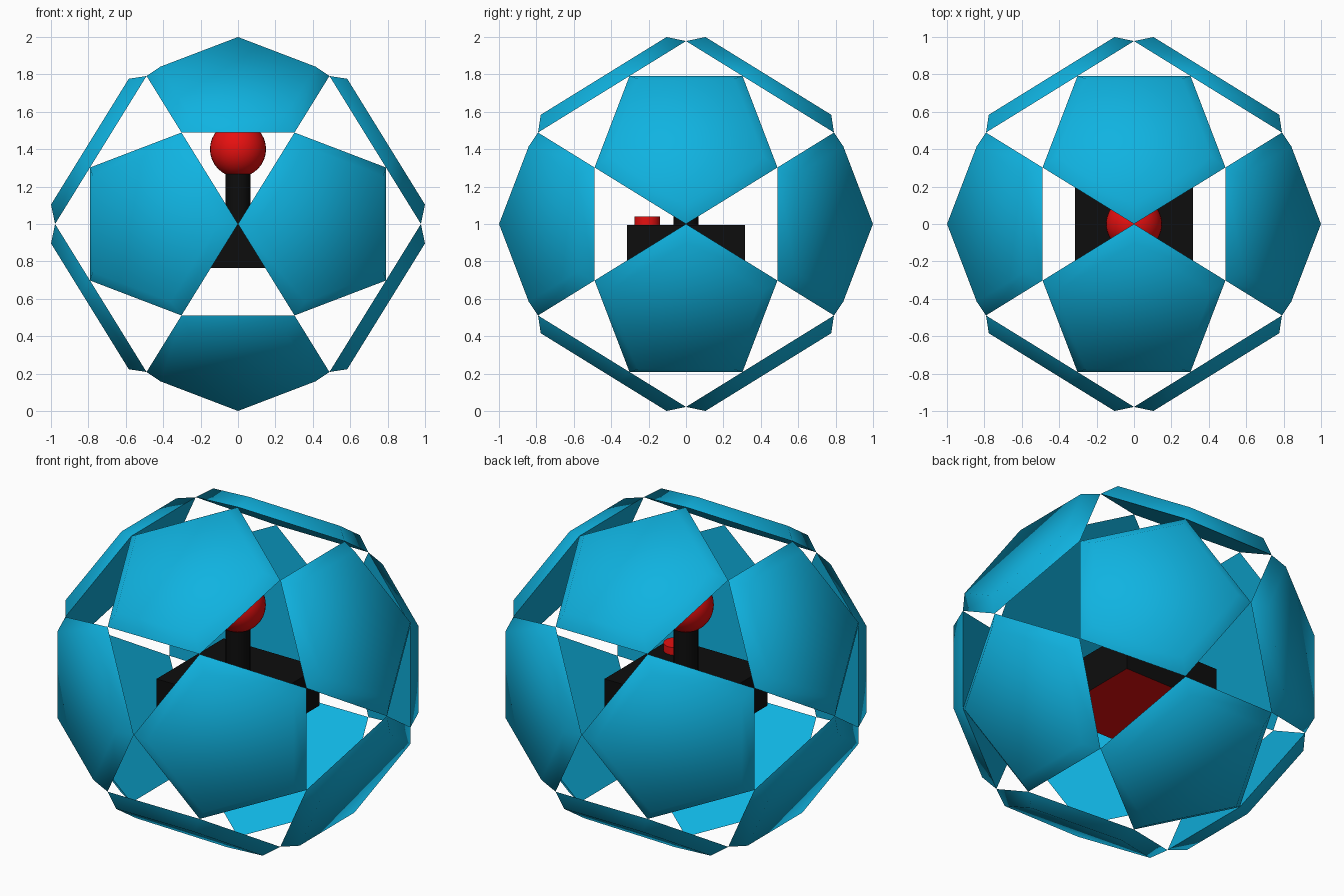
import bpy, bmesh, math
from mathutils import Vector, Matrix

if "Cube" in bpy.data.objects:
    bpy.data.objects.remove(bpy.data.objects["Cube"])


def material(name, rgb):
    m = bpy.data.materials.new(name)
    m.diffuse_color = (*rgb, 1)
    m.use_nodes = True
    m.node_tree.nodes["Principled BSDF"].inputs["Base Color"].default_value = m.diffuse_color
    return m


BLUE = material("sky blue", (0.005, 0.45, 0.75))
RED = material("red", (0.8, 0.005, 0.005))
BLACK = material("black", (0.004, 0.004, 0.004))
CENTRE = Vector((0, 0, 1))
PHI = (1 + math.sqrt(5)) / 2


def finish(bm, name, mats, angle=None):
    bmesh.ops.recalc_face_normals(bm, faces=bm.faces[:])
    mesh = bpy.data.meshes.new(name)
    bm.to_mesh(mesh)
    bm.free()
    for m in mats:
        mesh.materials.append(m)
    ob = bpy.data.objects.new(name, mesh)
    bpy.context.collection.objects.link(ob)
    if angle:
        bpy.ops.object.select_all(action='DESELECT')
        ob.select_set(True)
        bpy.context.view_layer.objects.active = ob
        bpy.ops.object.shade_smooth_by_angle(angle=math.radians(angle))
    return ob


def shell_panel(name, normal, apex_axis):
    """Pentagonal plate, smaller outside than inside, one corner toward apex_axis."""
    n = normal.normalized()
    u = (apex_axis - n * apex_axis.dot(n)).normalized()
    v = n.cross(u)
    bm = bmesh.new()
    rings = []
    for radius, height in ((0.514, 0.832), (0.437, 0.905)):
        ring = []
        for i in range(5):
            a = i * math.tau / 5
            ring.append(bm.verts.new(
                CENTRE + n * height + (u * math.cos(a) + v * math.sin(a)) * radius))
        rings.append(ring)
        bm.faces.new(ring)
    inner, outer = rings
    for i in range(5):
        j = (i + 1) % 5
        bm.faces.new((inner[i], inner[j], outer[j], outer[i]))
    finish(bm, name, [BLUE], 60)


def cylinder(name, radius, x, y, z0, z1, mat):
    bm = bmesh.new()
    bmesh.ops.create_cone(bm, cap_ends=True, segments=32, radius1=radius, radius2=radius,
                          depth=z1 - z0,
                          matrix=Matrix.Translation((x, y, (z0 + z1) / 2)))
    finish(bm, name, [mat], 30)


# Twelve shell panels around the centre
count = 0
for axis in range(3):
    for s1 in (1, -1):
        for s2 in (1, -1):
            normal, apex = Vector(), Vector()
            normal[axis] = apex[axis] = s1
            normal[axis] *= PHI
            normal[(axis + 2) % 3] = s2
            count += 1
            shell_panel(f"shell_panel_{count}", normal, apex)

# Control box with a red underside
bm = bmesh.new()
bmesh.ops.create_cube(bm, size=1, matrix=Matrix.Translation((0, 0, 0.88))
                      @ Matrix.Diagonal((0.63, 0.63, 0.23, 1)))
bm.normal_update()
for f in bm.faces:
    f.material_index = 1 if f.normal.z < -0.5 else 0
finish(bm, "control_box", [BLACK, RED])

# Lever, ball knob and push button
cylinder("lever_stem", 0.066, 0, 0, 0.99, 1.35, BLACK)
cylinder("push_button", 0.068, 0.21, -0.207, 0.99, 1.04, RED)
bm = bmesh.new()
bmesh.ops.create_uvsphere(bm, u_segments=32, v_segments=16, radius=0.15,
                          matrix=Matrix.Translation((0, 0, 1.4)))
finish(bm, "ball_knob", [RED], 40)
